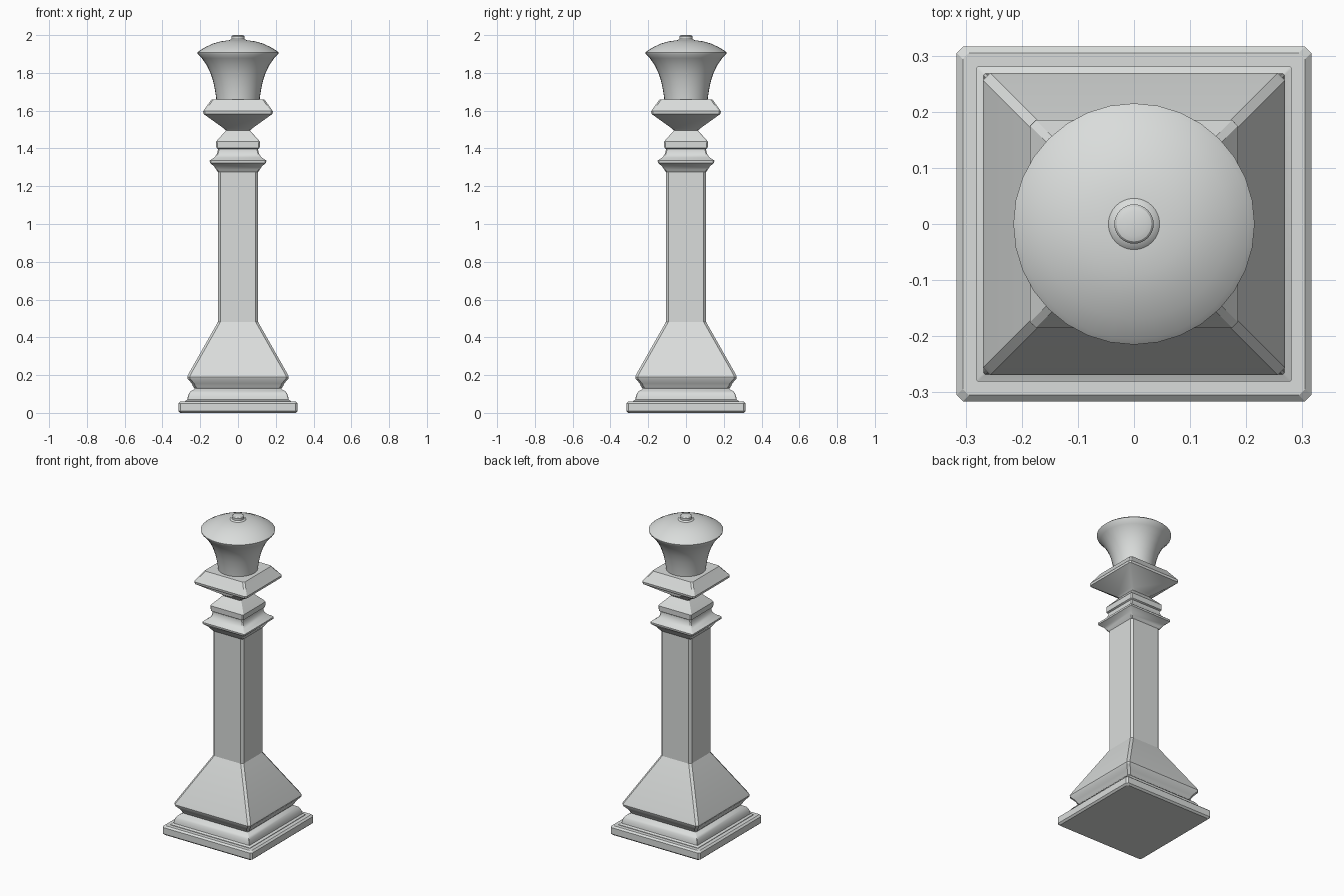
import bpy, bmesh, math

if "Cube" in bpy.data.objects:
    bpy.data.objects.remove(bpy.data.objects["Cube"])

stone = bpy.data.materials.new("light grey")
stone.diffuse_color = (0.7, 0.72, 0.71, 1)
stone.use_nodes = True
stone.node_tree.nodes["Principled BSDF"].inputs["Base Color"].default_value = stone.diffuse_color


def square_ring(h, c):
    """Square of half width h with corners cut by c."""
    k = h - c
    return [(h, -k), (h, k), (k, h), (-k, h), (-h, k), (-h, -k), (-k, -h), (k, -h)]


def round_ring(r, n=32):
    return [(r * math.cos(2 * math.pi * i / n), r * math.sin(2 * math.pi * i / n)) for i in range(n)]


def loft(name, rings, angle):
    """Skin a stack of (outline, z) rings and cap both ends."""
    bm = bmesh.new()
    stack = [[bm.verts.new((x, y, z)) for x, y in pts] for pts, z in rings]
    n = len(stack[0])
    for a, b in zip(stack, stack[1:]):
        for i in range(n):
            j = (i + 1) % n
            bm.faces.new((a[i], a[j], b[j], b[i]))
    bm.faces.new(stack[0][::-1])
    bm.faces.new(stack[-1])
    bmesh.ops.recalc_face_normals(bm, faces=bm.faces)
    me = bpy.data.meshes.new(name)
    bm.to_mesh(me)
    bm.free()
    me.materials.append(stone)
    ob = bpy.data.objects.new(name, me)
    bpy.context.collection.objects.link(ob)
    bpy.ops.object.select_all(action='DESELECT')
    ob.select_set(True)
    bpy.context.view_layer.objects.active = ob
    bpy.ops.object.shade_smooth_by_angle(angle=math.radians(angle))
    return ob


def square_part(name, profile, c):
    return loft(name, [(square_ring(h, c), z) for h, z in profile], 28)


def round_part(name, profile):
    return loft(name, [(round_ring(r), z) for r, z in profile], 30)


# stepped foot
square_part("plinth", [(0.305, 0), (0.316, 0.01), (0.316, 0.05), (0.305, 0.06)], 0.011)
square_part("base_moulding", [(0.281, 0.055), (0.281, 0.063), (0.268, 0.07), (0.266, 0.085), (0.26, 0.102),
                              (0.25, 0.115), (0.235, 0.123), (0.228, 0.13), (0.228, 0.15)], 0.003)

# flared skirt rising into the square column
square_part("column", [(0.225, 0.125), (0.238, 0.14), (0.245, 0.156), (0.266, 0.18), (0.269, 0.19),
                       (0.264, 0.203), (0.106, 0.482), (0.106, 1.285)], 0.013)

# square collars
square_part("lower_collar", [(0.106, 1.275), (0.115, 1.287), (0.126, 1.305), (0.149, 1.324), (0.15, 1.335),
                             (0.142, 1.342), (0.125, 1.352), (0.112, 1.37), (0.107, 1.39),
                             (0.107, 1.4)], 0.006)
square_part("neck", [(0.104, 1.395), (0.115, 1.403), (0.116, 1.436), (0.108, 1.446), (0.064, 1.494),
                     (0.064, 1.505)], 0.006)
square_part("upper_collar", [(0.06, 1.49), (0.075, 1.506), (0.183, 1.583), (0.185, 1.597), (0.179, 1.605),
                             (0.14, 1.66)], 0.01)

# round flared head with low dome and button
round_part("head", [(0.114, 1.65), (0.116, 1.67), (0.122, 1.71), (0.132, 1.757), (0.147, 1.802),
                    (0.167, 1.843), (0.192, 1.878), (0.213, 1.9), (0.215, 1.908), (0.205, 1.917),
                    (0.17, 1.938), (0.13, 1.956), (0.09, 1.967), (0.045, 1.973)])
round_part("button", [(0.049, 1.968), (0.045, 1.974), (0.035, 1.979), (0.035, 1.992), (0.031, 1.997),
                      (0.022, 2.0)])
